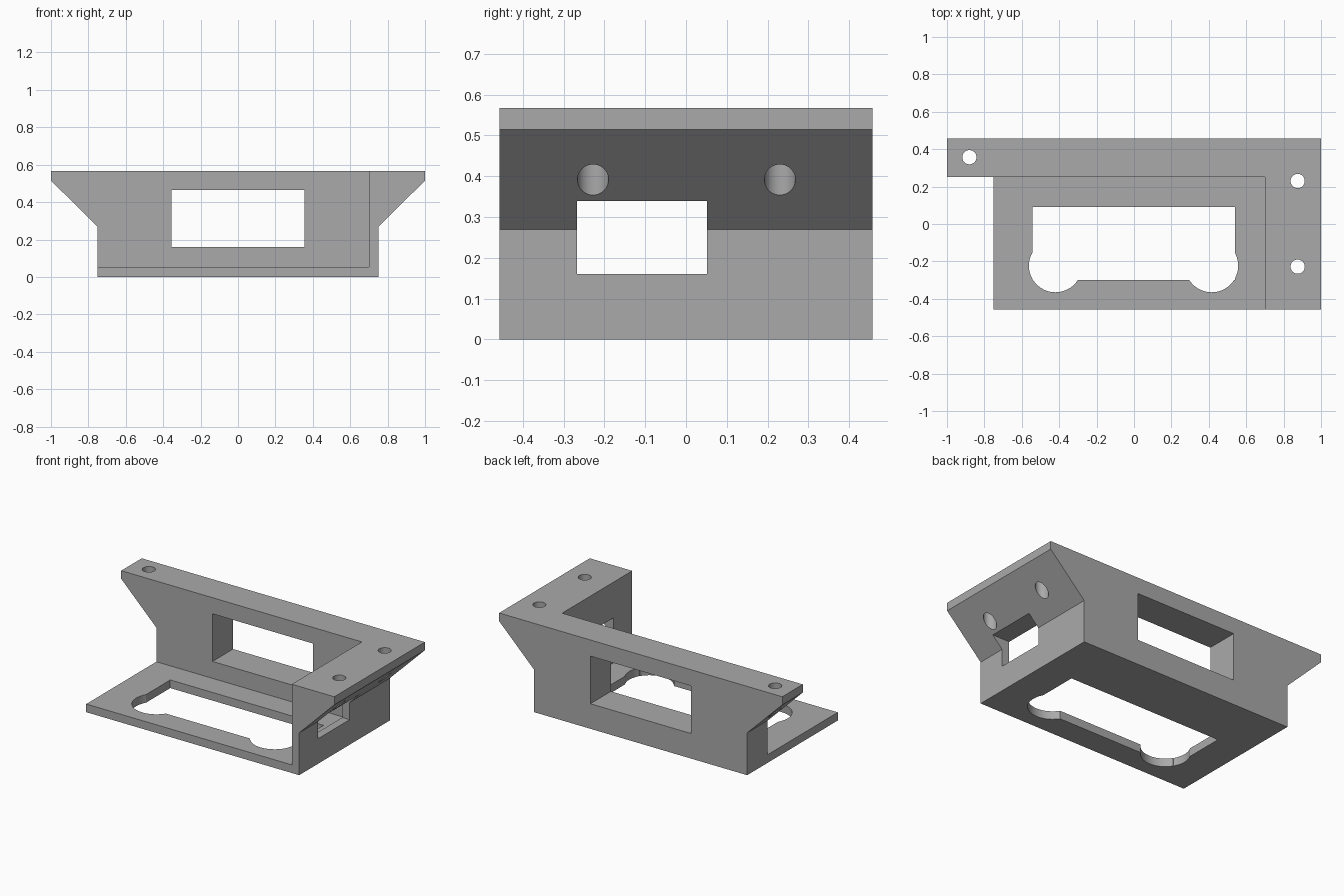
import bpy
import bmesh
from mathutils import Matrix, Vector

if "Cube" in bpy.data.objects:
    bpy.data.objects.remove(bpy.data.objects["Cube"], do_unlink=True)

HALF_DEPTH = 0.457
TOP = 0.567

# Single flat material
GREY = (0.4, 0.4, 0.4, 1)
grey = bpy.data.materials.new("plain grey")
grey.use_nodes = True
grey.diffuse_color = GREY
grey.node_tree.nodes["Principled BSDF"].inputs["Base Color"].default_value = GREY


def add_object(name, bm):
    bmesh.ops.recalc_face_normals(bm, faces=bm.faces)
    mesh = bpy.data.meshes.new(name)
    bm.to_mesh(mesh)
    bm.free()
    mesh.materials.append(grey)
    obj = bpy.data.objects.new(name, mesh)
    bpy.context.collection.objects.link(obj)
    return obj


def box(name, low, high):
    low, high = Vector(low), Vector(high)
    bm = bmesh.new()
    bmesh.ops.create_cube(bm, size=1)
    bmesh.ops.scale(bm, vec=high - low, verts=bm.verts)
    bmesh.ops.translate(bm, vec=(low + high) / 2, verts=bm.verts)
    return add_object(name, bm)


def cylinder(name, x, y, z, radius, depth, sides):
    bm = bmesh.new()
    bmesh.ops.create_cone(bm, cap_ends=True, segments=sides, radius1=radius,
                          radius2=radius, depth=depth,
                          matrix=Matrix.Translation((x, y, z)))
    return add_object(name, bm)


# Bracket body: mirrored flared profile, extruded front to back
half = [(0.752, 0), (0.752, 0.27), (1, 0.515), (1, TOP)]
profile = half + [(-x, z) for x, z in reversed(half)]
bm = bmesh.new()
face = bm.faces.new([bm.verts.new((x, -HALF_DEPTH, z)) for x, z in profile])
extruded = bmesh.ops.extrude_face_region(bm, geom=[face])["geom"]
moved = [g for g in extruded if isinstance(g, bmesh.types.BMVert)]
bmesh.ops.translate(bm, vec=(0, 2 * HALF_DEPTH, 0), verts=moved)
bracket = add_object("mounting_bracket", bm)

# Cutters: open tray, wall windows, floor opening with round lobes, screw holes
cutters = [
    box("tray_space", (-1.2, -0.6, 0.052), (0.7, 0.25, 0.8)),
    box("back_window", (-0.355, 0.1, 0.16), (0.355, 0.6, 0.464)),
    box("side_window", (0.6, -0.267, 0.16), (1.2, 0.052, 0.339)),
    box("floor_opening", (-0.543, -0.3, -0.1), (0.54, 0.092, 0.1)),
]
for x in (-0.42, 0.415):
    cutters.append(cylinder("floor_lobe", x, -0.223, 0, 0.142, 0.2, 64))
for x, y in ((-0.88, 0.357), (0.875, 0.23), (0.875, -0.228)):
    cutters.append(cylinder("screw_hole", x, y, 0.45, 0.038, 0.5, 48))

for cutter in cutters:
    cutter.hide_render = True
    cut = bracket.modifiers.new(cutter.name, 'BOOLEAN')
    cut.operation = 'DIFFERENCE'
    cut.solver = 'EXACT'
    cut.object = cutter

# Bake the cuts and remove the cutters
graph = bpy.context.evaluated_depsgraph_get()
baked = bpy.data.meshes.new_from_object(bracket.evaluated_get(graph))
bracket.modifiers.clear()
bracket.data = baked
for cutter in cutters:
    bpy.data.objects.remove(cutter, do_unlink=True)

# Smooth the round walls, keep the edges sharp
bpy.ops.object.select_all(action='DESELECT')
bracket.select_set(True)
bpy.context.view_layer.objects.active = bracket
bpy.ops.object.shade_smooth_by_angle(angle=0.5)
